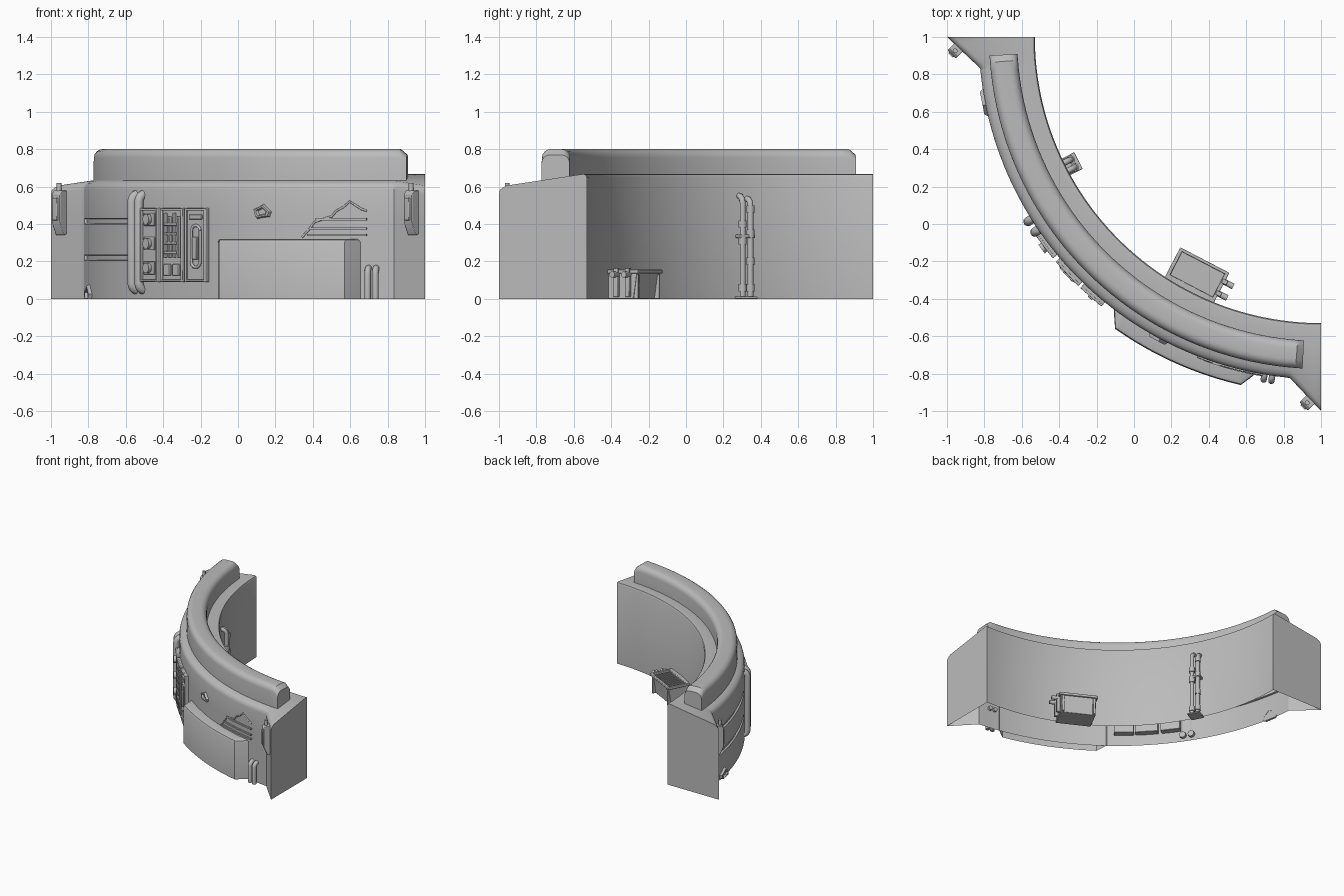
import bpy, bmesh, math
from mathutils import Vector

if "Cube" in bpy.data.objects:
    bpy.data.objects.remove(bpy.data.objects["Cube"])

C = Vector((1, 1, 0))          # centre of the wall's arc
R_IN, R_OUT = 1.53, 1.83
rad = math.radians

grey = bpy.data.materials.new("concrete_grey")
grey.diffuse_color = (0.5, 0.5, 0.5, 1)
grey.use_nodes = True
grey.node_tree.nodes["Principled BSDF"].inputs["Base Color"].default_value = grey.diffuse_color


def finish(name, bm, bevel=0, angle=35):
    bmesh.ops.recalc_face_normals(bm, faces=bm.faces)
    me = bpy.data.meshes.new(name)
    bm.to_mesh(me)
    bm.free()
    me.materials.append(grey)
    me.shade_smooth()
    me.set_sharp_from_angle(angle=rad(angle))
    ob = bpy.data.objects.new(name, me)
    bpy.context.collection.objects.link(ob)
    if bevel:
        m = ob.modifiers.new("bevel", 'BEVEL')
        m.width, m.segments, m.limit_method = bevel, 2, 'ANGLE'
    return ob


def at(t, r, z, a=0, origin=C):
    """Point at arc angle t, radius r, height z, shifted a along the tangent."""
    c, s = math.cos(rad(t)), math.sin(rad(t))
    return origin + Vector((-c * r + s * a, -s * r - c * a, z))


def sweep(name, ts, profile, caps=True, closed=False):
    """Sweep a (r, z) profile that may vary with the angle."""
    bm = bmesh.new()
    rows = [[bm.verts.new(at(t, r, z)) for r, z in profile(t)] for t in ts]
    n = len(rows[0])
    for p, q in zip(rows, rows[1:]):
        for i in range(n if closed else n - 1):
            j = (i + 1) % n
            bm.faces.new((p[i], p[j], q[j], q[i]))
    if caps:
        bm.faces.new(rows[0])
        bm.faces.new(rows[-1][::-1])
    return finish(name, bm)


def prism(name, t, poly, w, a=0, origin=C, bevel=0.004):
    """Extrude a (r, z) outline along the tangent."""
    bm = bmesh.new()
    ends = [[bm.verts.new(at(t, r, z, a + s * w / 2, origin)) for r, z in poly] for s in (-1, 1)]
    n = len(poly)
    for i in range(n):
        j = (i + 1) % n
        bm.faces.new((ends[0][i], ends[0][j], ends[1][j], ends[1][i]))
    bm.faces.new(ends[0])
    bm.faces.new(ends[1][::-1])
    return finish(name, bm, bevel)


def block(name, t, r0, r1, z0, z1, w, a=0, origin=C, bevel=0.004):
    return prism(name, t, [(r0, z0), (r1, z0), (r1, z1), (r0, z1)], w, a, origin, bevel)


def tube(name, pts, radius):
    cu = bpy.data.curves.new(name, 'CURVE')
    cu.dimensions, cu.bevel_depth, cu.bevel_resolution, cu.use_fill_caps = '3D', radius, 3, True
    sp = cu.splines.new('POLY')
    sp.points.add(len(pts) - 1)
    for p, q in zip(sp.points, pts):
        p.co = (*q, 1)
    tmp = bpy.data.objects.new(name, cu)
    bm = bmesh.new()
    me = bpy.data.meshes.new_from_object(tmp)
    bm.from_mesh(me)
    bpy.data.objects.remove(tmp)
    bpy.data.meshes.remove(me)
    return finish(name, bm, angle=50)


def bent(t, r, wall, z0, z1, b=0.04, low=True):
    """Vertical pipe path whose ends turn into the wall."""
    d = 1 if wall > r else -1
    arc = [(r + d * b * (1 - math.cos(k)), b * (1 - math.sin(k))) for k in (0, .4, .8, 1.2, math.pi / 2)]
    top = [at(t, q, z1 - h) for q, h in arc] + [at(t, wall, z1)]
    bot = [at(t, wall, z0)] + [at(t, q, z0 + h) for q, h in arc[::-1]]
    return (bot if low else [at(t, r, z0)]) + top


def steps(a, b, n):
    return [a + (b - a) * i / n for i in range(n + 1)]


# main wall: sloped top, flared ends, two recessed bands, open underneath
def wall_profile(t):
    m = min(t, 90 - t)
    ro = max(R_OUT, 2 / (math.cos(rad(m)) + 1.06 * math.sin(rad(m))))
    top = lambda r: 0.67 - (r - R_IN) * 0.15
    g = 0.014 if 5.5 < t < 31 else 0
    pts = [(R_IN, 0), (R_IN, 0.65), (R_IN + .006, 0.664), (R_IN + .02, top(R_IN + .02))]
    zt = top(ro)
    pts += [(ro - .04, top(ro - .04)), (ro - .018, zt - .006), (ro - .005, zt - .018), (ro, zt - .04)]
    for hi, lo in ((0.43, 0.40), (0.235, 0.205)):
        pts += [(ro, hi), (ro - g, hi - .003), (ro - g, lo + .003), (ro, lo)]
    return pts + [(ro, 0)]


sweep("curved_wall", [0, 1, 2, 3, 4, 4.6, 5.2, 5.4, 5.6] + steps(7, 30.9, 14) + [31.1]
      + steps(33, 84, 30) + [84.8, 85.4, 86, 87, 88, 89, 90], wall_profile)


# raised ridge on top of the wall
def ridge_profile(t):
    s = max(0, 0.03 * (1 - (min(t, 90 - t) - 3.2) / 1.2))
    a, b, h, c = 1.625, 1.775, 0.80 - s, 0.045
    arc = [(c * (1 - math.cos(k)), c * (1 - math.sin(k))) for k in (0, .4, .8, 1.2, math.pi / 2)]
    return ([(a, 0.60)] + [(a + x, h - z) for x, z in arc]
            + [(b - x, h - z) for x, z in arc[::-1]] + [(b, 0.60)])


sweep("top_ridge", [3.2, 3.5, 3.9, 4.4] + steps(6, 84, 40) + [85.6, 86.1, 86.5, 86.8], ridge_profile)


# low armoured cover on the outside
def cover_profile(t):
    k = max(0, min(1, (t - 52.5) / 2.3, (79.4 - t) / 2.4))
    r = 1.82 + 0.09 * k
    return [(1.80, 0.32), (r - .02, 0.32), (r - .006, 0.314), (r, 0.30), (r, 0)]


sweep("outer_cover", [52.5, 53.6, 54.5, 54.8, 55.2] + steps(57, 75, 12) + [76.6, 77, 77.3, 78.2, 79.4],
      cover_profile, caps=False)

# damaged patch: jagged curved plate with slats and a raised rim
jag = [(69, .33), (70.2, .37), (71.2, .41), (73, .43), (74.2, .44), (75, .47), (76.2, .49),
       (77.3, .52), (78.3, .50), (79.3, .48), (80.2, .47)]
edge = dict(jag)
sweep("damage_patch", [t for t, _ in jag], lambda t: [(1.833, .31), (1.833, edge[t])], caps=False)
tube("damage_rim", [at(t, 1.832, z) for t, z in jag], 0.006)
for i, (t0, z) in enumerate(((71.5, .42), (70.5, .37), (70, .335))):
    sweep(f"damage_slat_{i}", steps(t0, 80.2, 6),
          lambda t: [(1.82, z), (1.842, z), (1.842, z + .012), (1.82, z + .012)], closed=True)


# small chipped craters
def chip(name, t, z, w, h):
    n = 9
    rim = [(w * f * math.cos(k * math.tau / n), h * f * math.sin(k * math.tau / n))
           for k, f in enumerate((1, .8, 1.1, .75, 1, .9, 1.1, .8, 1.05))]
    bm = bmesh.new()
    rings = [[bm.verts.new(at(t, r, max(z + b * f, 0), a * f)) for a, b in rim]
             for f, r in ((1.1, 1.828), (.9, 1.846), (.65, 1.846), (.45, 1.832))]
    for p, q in zip(rings, rings[1:]):
        for i in range(n):
            bm.faces.new((p[i], p[(i + 1) % n], q[(i + 1) % n], q[i]))
    bm.faces.new(rings[-1])
    finish(name, bm, angle=20)


chip("bullet_chip", 61.6, 0.465, 0.052, 0.036)
chip("foot_chip", 11, 0.025, 0.07, 0.045)

# control panels on the outside
for name, t, w in (("knob_panel", 37.2, .15), ("switch_panel", 43, .175), ("slot_panel", 48.5, .15)):
    block(name + "_plate", t, 1.78, 1.846, 0.09, 0.485, w)
    for s in (-1, 1):
        block(f"{name}_side_{s}", t, 1.80, 1.858, 0.09, 0.485, .014, s * (w / 2 - .007))
        block(f"{name}_end_{s}", t, 1.80, 1.858, 0.281 + s * .19, 0.294 + s * .19, w)
for i, z in enumerate((.165, .295, .425)):
    block(f"knob_base_{i}", 37.2, 1.84, 1.856, z - .035, z + .035, .09)
    tube(f"knob_{i}", [at(37.2, 1.84, z), at(37.2, 1.876, z)], 0.028)
for i, a in enumerate((-.05, -.015, .02, .055)):
    block(f"switch_bar_{i}", 43, 1.84, 1.86, 0.22, 0.46 - .02 * (i % 2), .018, a)
    block(f"switch_cross_{i}", 43, 1.84, 1.866, 0.24 + .05 * i, 0.255 + .05 * i, .10)
for s in (-1, 1):
    block(f"switch_button_{s}", 43, 1.84, 1.86, 0.125, 0.185, .05, s * .035)
loop = [at(48.5, 1.85, .28 + (.08 if math.sin(k) > 0 else -.08) + .032 * math.sin(k), .032 * math.cos(k))
        for k in [math.tau * (i + .5) / 16 for i in range(17)]]
tube("slot_ring", loop, 0.008)
block("slot_lever", 48.5, 1.84, 1.866, 0.21, 0.33, .028)
block("slot_label", 48.5, 1.84, 1.856, 0.425, 0.45, .09)

# outside pipes
for i, t in enumerate((32.2, 34.3)):
    tube(f"tall_pipe_{i}", bent(t, 1.852, 1.80, 0.045, 0.558), 0.025)
for i, t in enumerate((80.5, 81.8)):
    tube(f"short_pipe_{i}", bent(t, 1.858, 1.81, 0, 0.165, .03, low=False), 0.017)

# inside pipes with couplings on a base plate
block("pipe_base", 27, 1.455, 1.55, 0, 0.012, 0.10)
for i, (t, h, joints) in enumerate(((26.1, .535, (.06, .20, .35, .48)), (27.9, .55, (.06, .31, .40)))):
    tube(f"inner_pipe_{i}", bent(t, 1.49, 1.55, 0, h, low=False), 0.016)
    for j, z in enumerate(joints):
        tube(f"pipe_coupling_{i}_{j}", [at(t, 1.49, z - .02), at(t, 1.49, z + .02)], 0.022)
block("pipe_clamp", 27, 1.475, 1.55, 0.325, 0.345, 0.09)

# clamps on both flared ends
for side, o in (("left", Vector((-.938, .944, 0))), ("right", Vector((.944, -.938, 0)))):
    prism(f"{side}_clamp", 45, [(-.02, .35), (.02, .34), (.052, .41), (.052, .56), (.035, .58), (-.02, .58)],
          .062, origin=o)
    block(f"{side}_clamp_face", 45, .04, .06, .42, .54, .035, origin=o)
    tube(f"{side}_clamp_pin", [at(45, .026, .57, 0, o), at(45, .026, .62, 0, o)], 0.013)

# floor console on the inside: tapered body, rim, grille and end ribs
T = 62.5
prism("console_body", T, [(1.55, 0), (1.375, 0), (1.355, .14), (1.55, .14)], 0.27)
for s in (-1, 1):
    block(f"console_rim_side_{s}", T, 1.345, 1.54, .135, .157, .02, s * .138)
    block(f"console_foot_{s}", T, 1.35, 1.40, 0, .13, .02, s * .12)
block("console_rim_front", T, 1.345, 1.362, .135, .157, .296)
block("console_rim_back", T, 1.50, 1.55, .135, .157, .296)
for i in range(8):
    block(f"console_grille_{i}", T, 1.36, 1.51, .135, .148, .01, -.11 + i * .031, bevel=0)
for i, r in enumerate((1.40, 1.47)):
    prism(f"console_rib_{i}", T, [(r - .012, 0.01), (r + .012, 0.01), (r + .012, .165), (r - .012, .165)], .03, .148)
    tube(f"console_plug_{i}", [at(T, r, .13, .14), at(T, r, .13, .20)], 0.016)
